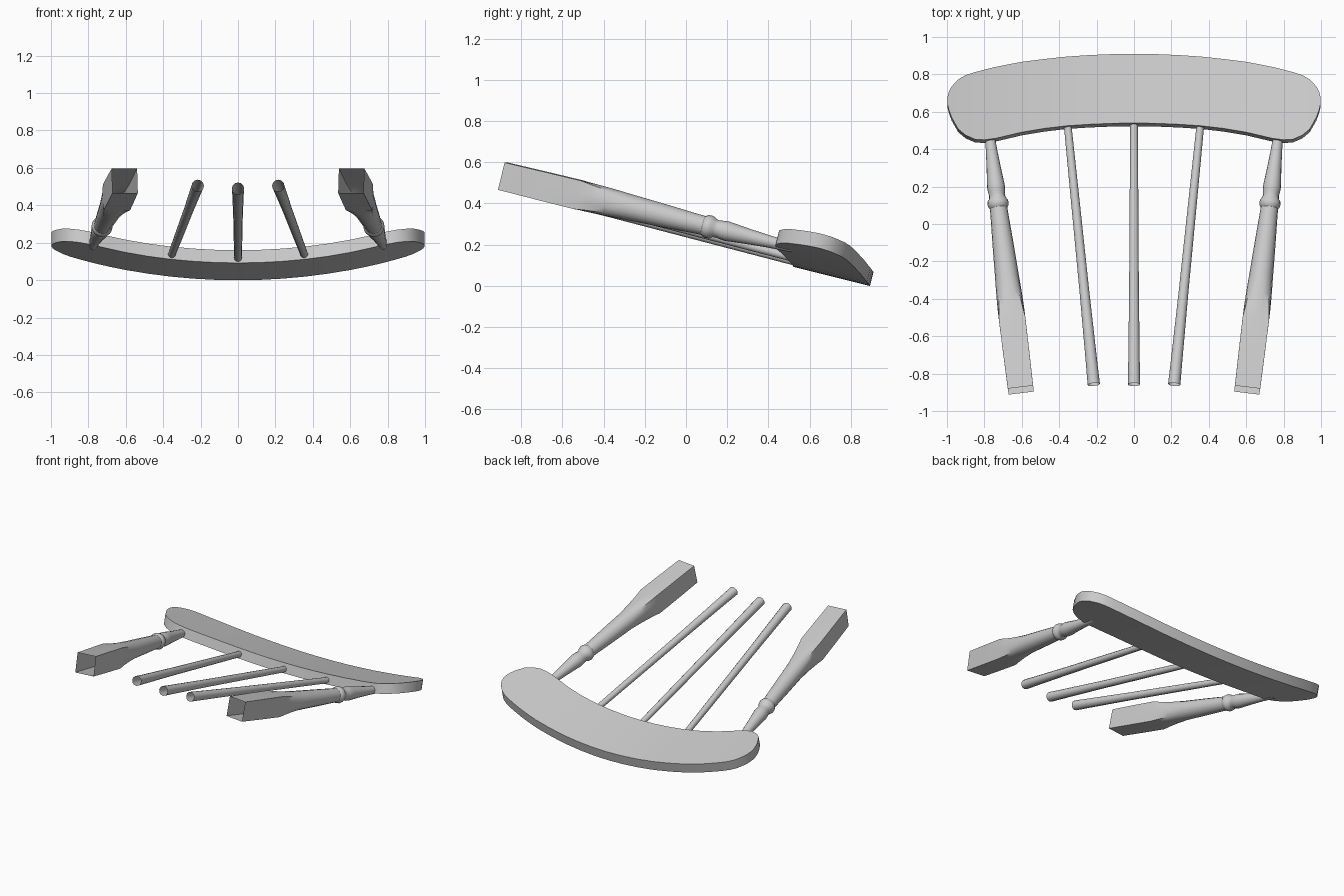
import bpy, bmesh, math
from mathutils import Vector

if "Cube" in bpy.data.objects:
    bpy.data.objects.remove(bpy.data.objects["Cube"])


def make(name, bm, angle=35):
    bmesh.ops.recalc_face_normals(bm, faces=bm.faces[:])
    me = bpy.data.meshes.new(name)
    bm.to_mesh(me)
    bm.free()
    ob = bpy.data.objects.new(name, me)
    bpy.context.collection.objects.link(ob)
    bpy.ops.object.select_all(action='DESELECT')
    bpy.context.view_layer.objects.active = ob
    ob.select_set(True)
    bpy.ops.object.shade_smooth_by_angle(angle=math.radians(angle))
    return ob


def turned(name, start, end, profile, sides=16):
    """Open-ended lathe along start->end; profile = (fraction, radius, squareness)."""
    a, b = Vector(start), Vector(end)
    d = (b - a).normalized()
    side = d.cross(Vector((0, 0, 1))).normalized()
    up = side.cross(d)
    bm = bmesh.new()
    rings = []
    for t, r, sq in profile:
        ring = []
        for i in range(sides):
            ang = 2 * math.pi * i / sides
            c, s = math.cos(ang), math.sin(ang)
            k = r * (1 - sq + sq / max(abs(c), abs(s)))
            ring.append(bm.verts.new(a.lerp(b, t) + side * c * k + up * s * k))
        rings.append(ring)
    for p, q in zip(rings, rings[1:]):
        for i in range(sides):
            j = (i + 1) % sides
            bm.faces.new((p[i], p[j], q[j], q[i]))
    return make(name, bm)


# Crest rail: stations of (x, front y, back y), tilted and bowed upward at the ends
half = [(0, .54, .91), (.12, .538, .908), (.24, .533, .903), (.36, .525, .895),
        (.48, .511, .882), (.6, .491, .867), (.68, .472, .852), (.74, .458, .84),
        (.8, .45, .825), (.85, .453, .812), (.9, .475, .796), (.94, .508, .773),
        (.975, .57, .735), (.99, .61, .708), (.998, .645, .675)]
stations = [(-x, f, b) for x, f, b in half[:0:-1]] + half
normal = Vector((0, .017, .068))
bm = bmesh.new()
cols = []
for x, f, b in stations:
    def low(y):
        y -= .017
        return Vector((x, y, .09 - .25 * (y - .53) + .122 * x * x))
    lf, lb = low(f), low(b)
    cols.append([bm.verts.new(v) for v in (lf, lb, lb + normal, lf + normal)])
for p, q in zip(cols, cols[1:]):
    for i in range(4):
        j = (i + 1) % 4
        bm.faces.new((p[i], p[j], q[j], q[i]))
bm.faces.new(cols[0])
bm.faces.new(cols[-1])
rim = [e for e in bm.edges if len(e.link_faces) == 2 and e.calc_face_angle() > 1.0
       and abs(e.verts[0].co.x - e.verts[1].co.x) > .001]
bmesh.ops.bevel(bm, geom=rim, offset=.009, segments=2, profile=.5,
                affect='EDGES', clamp_overlap=True)
make("crest_rail", bm, 40)

# Turned side posts with square lower ends
y0, y1 = -.888, .52
post = [(y0, .068, 1), (-.7, .07, 1), (-.52, .071, 1), (-.46, .071, .6), (-.38, .069, .25),
        (-.28, .064, 0), (-.1, .056, 0), (.05, .048, 0), (.085, .047, 0),
        (.095, .054, 0), (.11, .057, 0), (.125, .054, 0), (.138, .045, 0),
        (.155, .042, 0), (.175, .046, 0), (.2, .048, 0), (.23, .045, 0),
        (.3, .038, 0), (.4, .03, 0), (y1, .024, 0)]
for side, s in (("left", -1), ("right", 1)):
    turned("post_" + side, (s * .605, y0, .532), (s * .777, y1, .186),
           [((y - y0) / (y1 - y0), r, q) for y, r, q in post])

# Tapered spindles
for side, s in (("left", -1), ("middle", 0), ("right", 1)):
    turned("spindle_" + side, (s * .215, -.858, .49 + .015 * abs(s)),
           (s * .36, .58, .105 + .016 * abs(s)),
           [(0, .033, 0), (.07, .031, 0), (.35, .026, 0), (.7, .023, 0), (1, .02, 0)], 12)
